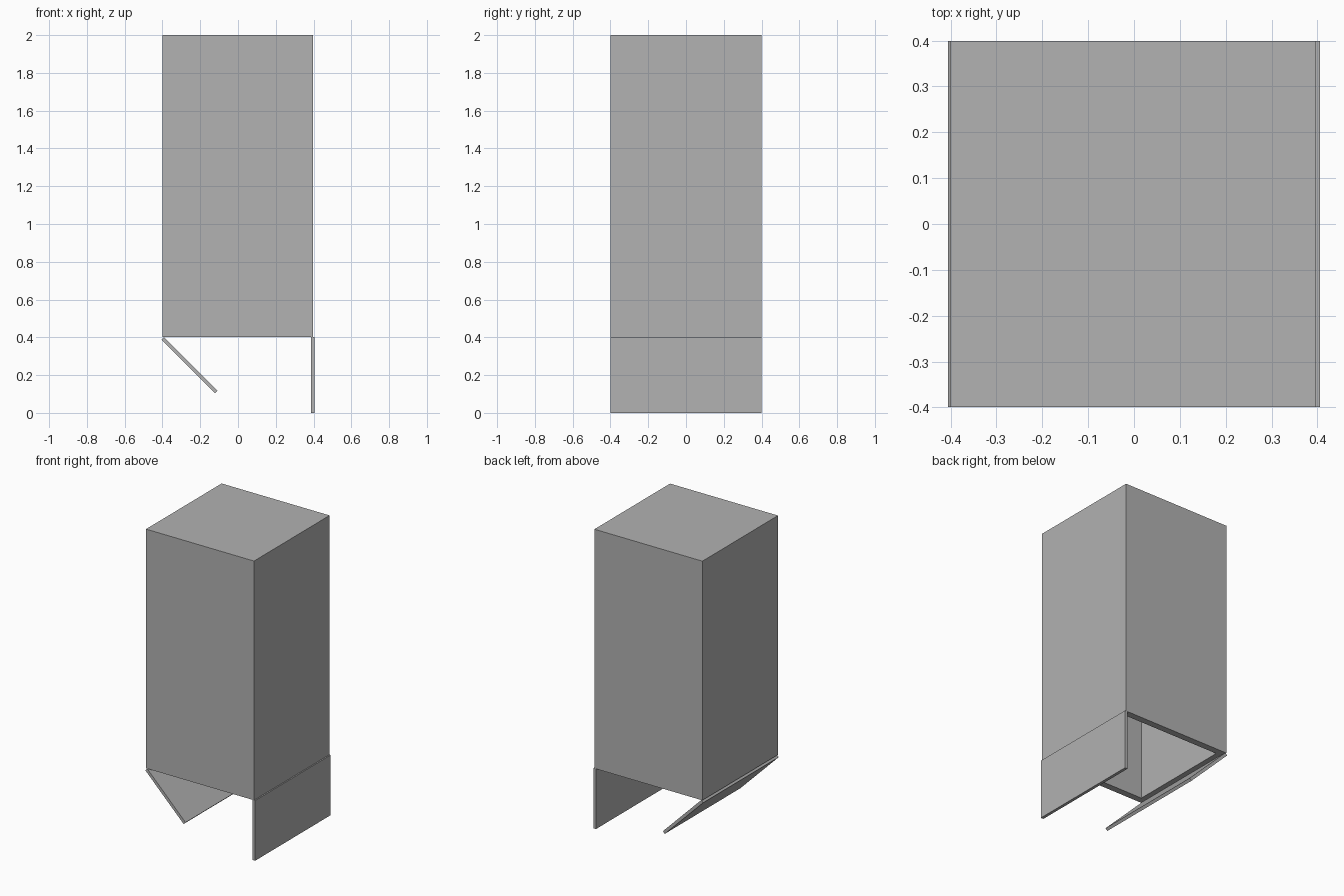
import bpy
import bmesh
from math import radians
from mathutils import Matrix, Vector

cube = bpy.data.objects.get("Cube")
if cube:
    bpy.data.objects.remove(cube, do_unlink=True)

# Single plain grey
grey = bpy.data.materials.new("plain_grey")
grey.use_nodes = True
COLOUR = (0.445, 0.445, 0.445, 1)
grey.diffuse_color = COLOUR
grey.node_tree.nodes["Principled BSDF"].inputs["Base Color"].default_value = COLOUR

WIDTH = 0.798
WALL = 0.045
FLAP_THICK = 0.02
HINGE_Z = 0.402
BODY_X = -0.0015


def make_box(name, size, centre, open_bottom=False):
    bm = bmesh.new()
    bmesh.ops.create_cube(bm, size=1)
    bmesh.ops.scale(bm, vec=size, verts=bm.verts)
    bmesh.ops.translate(bm, vec=centre, verts=bm.verts)
    if open_bottom:
        bm.normal_update()
        bottom = [f for f in bm.faces if f.normal.z < -0.9]
        bmesh.ops.delete(bm, geom=bottom, context='FACES_ONLY')
    mesh = bpy.data.meshes.new(name)
    bm.to_mesh(mesh)
    bm.free()
    mesh.materials.append(grey)
    obj = bpy.data.objects.new(name, mesh)
    bpy.context.collection.objects.link(obj)
    return obj


# Hollow body, open underneath
height = 2 - HINGE_Z
body = make_box("box_body", (WIDTH, WIDTH, height),
                (BODY_X, 0, HINGE_Z + height / 2), open_bottom=True)
shell = body.modifiers.new("wall_thickness", 'SOLIDIFY')
shell.thickness = WALL
shell.offset = -1
shell.use_even_offset = True


# Flaps hang from their top edge and swing about it
def make_flap(name, x, z, length, swing):
    flap = make_box(name, (FLAP_THICK, WIDTH, length), (0, 0, -length / 2))
    flap.matrix_world = (Matrix.Translation(Vector((x, 0, z)))
                         @ Matrix.Rotation(radians(swing), 4, 'Y'))
    return flap


make_flap("left_flap", 0.396, HINGE_Z, HINGE_Z, 0)
make_flap("right_flap", -0.3985, 0.394, 0.4, -45)
